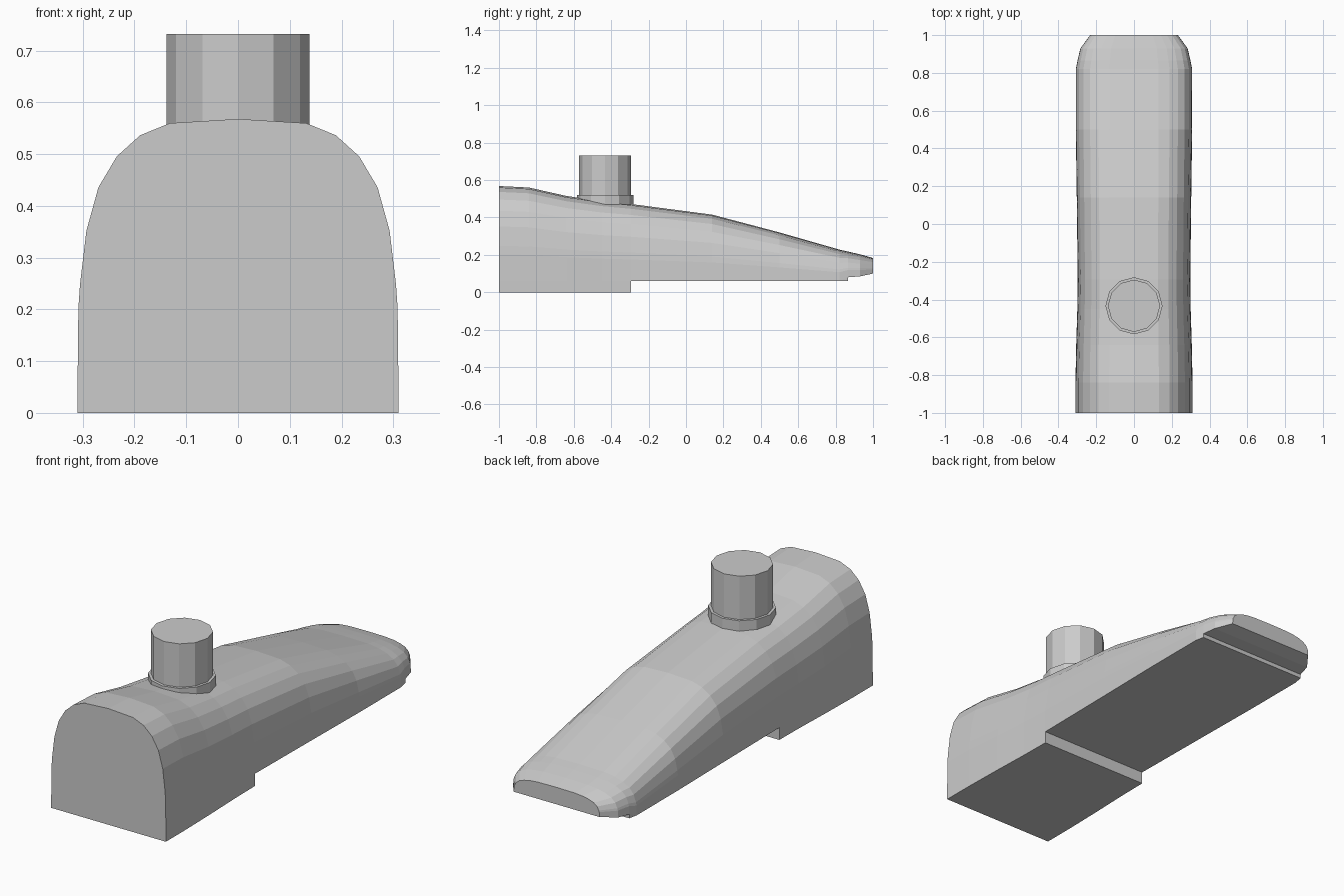
import bpy, bmesh, math

if "Cube" in bpy.data.objects:
    bpy.data.objects.remove(bpy.data.objects["Cube"])

grey = bpy.data.materials.new("light_grey")
grey.diffuse_color = (0.6, 0.6, 0.6, 1)
grey.use_nodes = True
grey.node_tree.nodes["Principled BSDF"].inputs["Base Color"].default_value = grey.diffuse_color


def add_object(name, bm):
    bmesh.ops.remove_doubles(bm, verts=bm.verts, dist=0.0004)
    bmesh.ops.recalc_face_normals(bm, faces=bm.faces)
    mesh = bpy.data.meshes.new(name)
    bm.to_mesh(mesh)
    bm.free()
    mesh.materials.append(grey)
    ob = bpy.data.objects.new(name, mesh)
    bpy.context.collection.objects.link(ob)
    return ob


# Half arch of the body section: (width fraction, height fraction)
ARCH = [(1, 0), (0.995, 0.28), (0.985, 0.37), (0.945, 0.575), (0.87, 0.74),
        (0.755, 0.858), (0.61, 0.938), (0.425, 0.984)]

# Sections from heel to toe: y, top, half width, arch base, underside
SECTIONS = [
    (-1.00, 0.568, 0.310, 0.06, 0.00),
    (-0.84, 0.560, 0.310, 0.06, 0.00),
    (-0.64, 0.515, 0.306, 0.06, 0.00),
    (-0.45, 0.487, 0.300, 0.06, 0.00),
    (-0.295, 0.472, 0.298, 0.06, 0.00),
    (-0.295, 0.472, 0.298, 0.06, 0.06),
    (0.14, 0.415, 0.303, 0.06, 0.06),
    (0.50, 0.320, 0.308, 0.06, 0.06),
    (0.82, 0.228, 0.308, 0.06, 0.06),
    (0.865, 0.218, 0.299, 0.08, 0.06),
    (0.865, 0.218, 0.299, 0.08, 0.08),
    (0.93, 0.203, 0.284, 0.085, 0.085),
    (1.00, 0.183, 0.232, 0.10, 0.10),
]

# Foot-shaped body lofted through the sections
bm = bmesh.new()
rings = []
for y, top, w, base, sole in SECTIONS:
    half = [(w, sole)] + [(w * a, base + b * (top - base)) for a, b in ARCH]
    outline = half + [(0, top)] + [(-x, z) for x, z in reversed(half)]
    rings.append([bm.verts.new((x, y, z)) for x, z in outline])
for r0, r1 in zip(rings, rings[1:]):
    n = len(r0)
    for i in range(n):
        j = (i + 1) % n
        bm.faces.new((r0[i], r0[j], r1[j], r1[i]))
bm.faces.new(rings[0])
bm.faces.new(rings[-1])
add_object("foot_body", bm)


# Twelve-sided ankle peg and its collar
def prism(name, radius, z0, z1):
    bm = bmesh.new()
    bmesh.ops.create_cone(bm, cap_ends=True, segments=12, radius1=radius,
                          radius2=radius, depth=z1 - z0)
    bmesh.ops.translate(bm, verts=bm.verts, vec=(0, -0.433, (z0 + z1) / 2))
    return add_object(name, bm)


prism("ankle_peg", 0.138, 0.44, 0.732)
prism("ankle_collar", 0.151, 0.44, 0.52)
